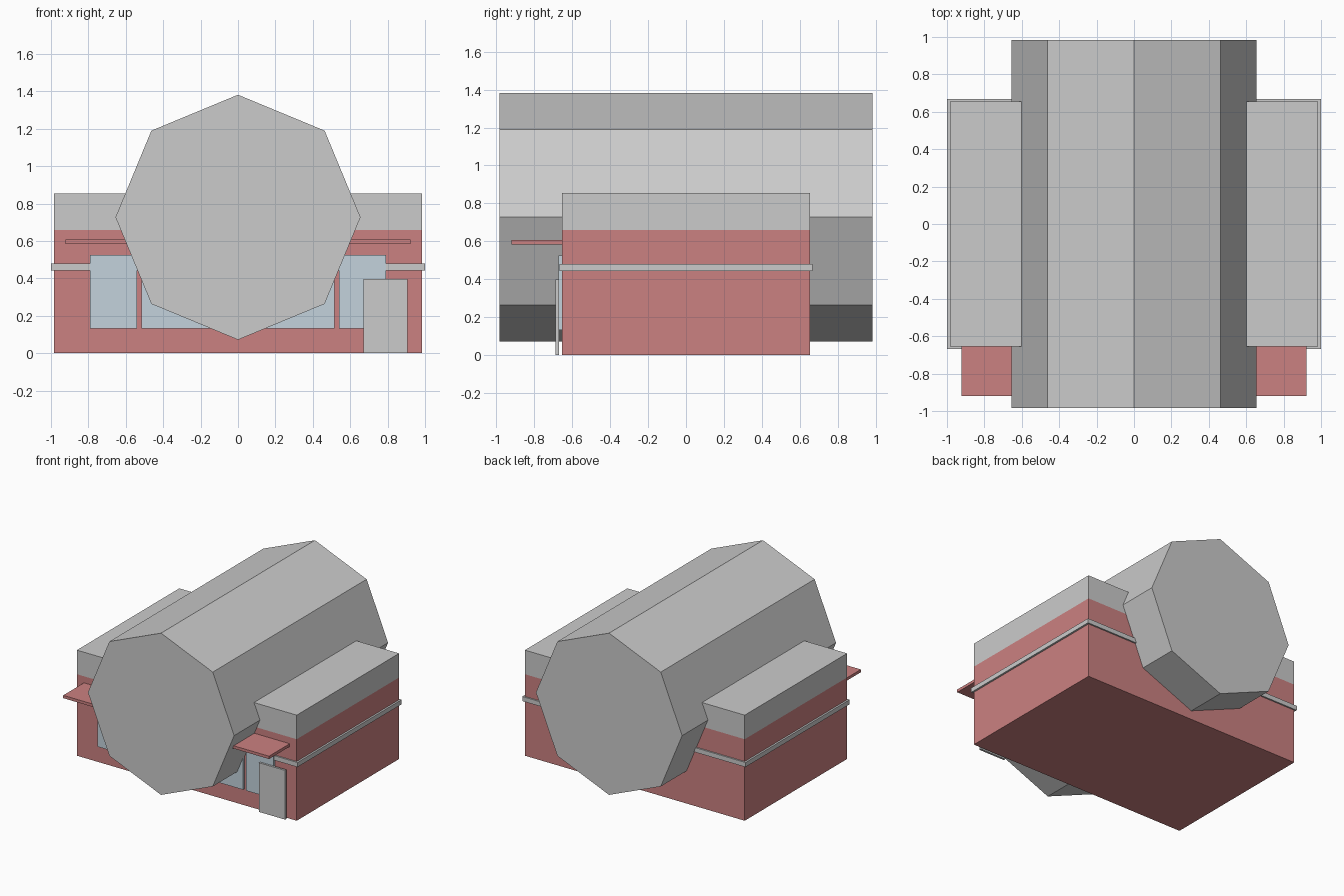
import bpy
from math import pi

if "Cube" in bpy.data.objects:
    bpy.data.objects.remove(bpy.data.objects["Cube"])


def material(name, color):
    m = bpy.data.materials.new(name)
    m.diffuse_color = color
    m.use_nodes = True
    m.node_tree.nodes["Principled BSDF"].inputs["Base Color"].default_value = m.diffuse_color
    return m


red = material("brick_red", (0.60, 0.22, 0.22, 1))
blue = material("window_blue", (0.55, 0.65, 0.72, 1))


def box(name, x, y, z, mat=None):
    """Box from (min, max) ranges on each axis."""
    ranges = (x, y, z)
    bpy.ops.mesh.primitive_cube_add(size=1, location=[(a + b) / 2 for a, b in ranges])
    ob = bpy.context.object
    ob.name = name
    ob.scale = [b - a for a, b in ranges]
    bpy.ops.object.transform_apply(location=False, rotation=False, scale=True)
    if mat:
        ob.data.materials.append(mat)
    return ob


# Building body: red walls with a grey upper block
box("walls", (-0.985, 0.985), (-0.655, 0.655), (0, 0.66), red)
box("roof_block", (-0.985, 0.985), (-0.655, 0.655), (0.66, 0.855))

# Trim band around all four sides
box("trim_band", (-1, 1), (-0.667, 0.667), (0.443, 0.48))

# Octagonal barrel lying front to back
bpy.ops.mesh.primitive_cylinder_add(vertices=8, radius=0.655, depth=1.97,
                                    location=(0, 0, 0.727), rotation=(pi / 2, 0, 0))
bpy.context.object.name = "barrel_vault"

# Front: window panes, door and awning
for i, x in enumerate([(-0.79, -0.54), (-0.515, 0.515), (0.54, 0.79)]):
    box(f"window_pane_{i + 1}", x, (-0.672, -0.655), (0.132, 0.526), blue)
box("door", (0.67, 0.905), (-0.688, -0.671), (0, 0.398))
box("awning", (-0.922, 0.922), (-0.92, -0.65), (0.584, 0.607), red)
